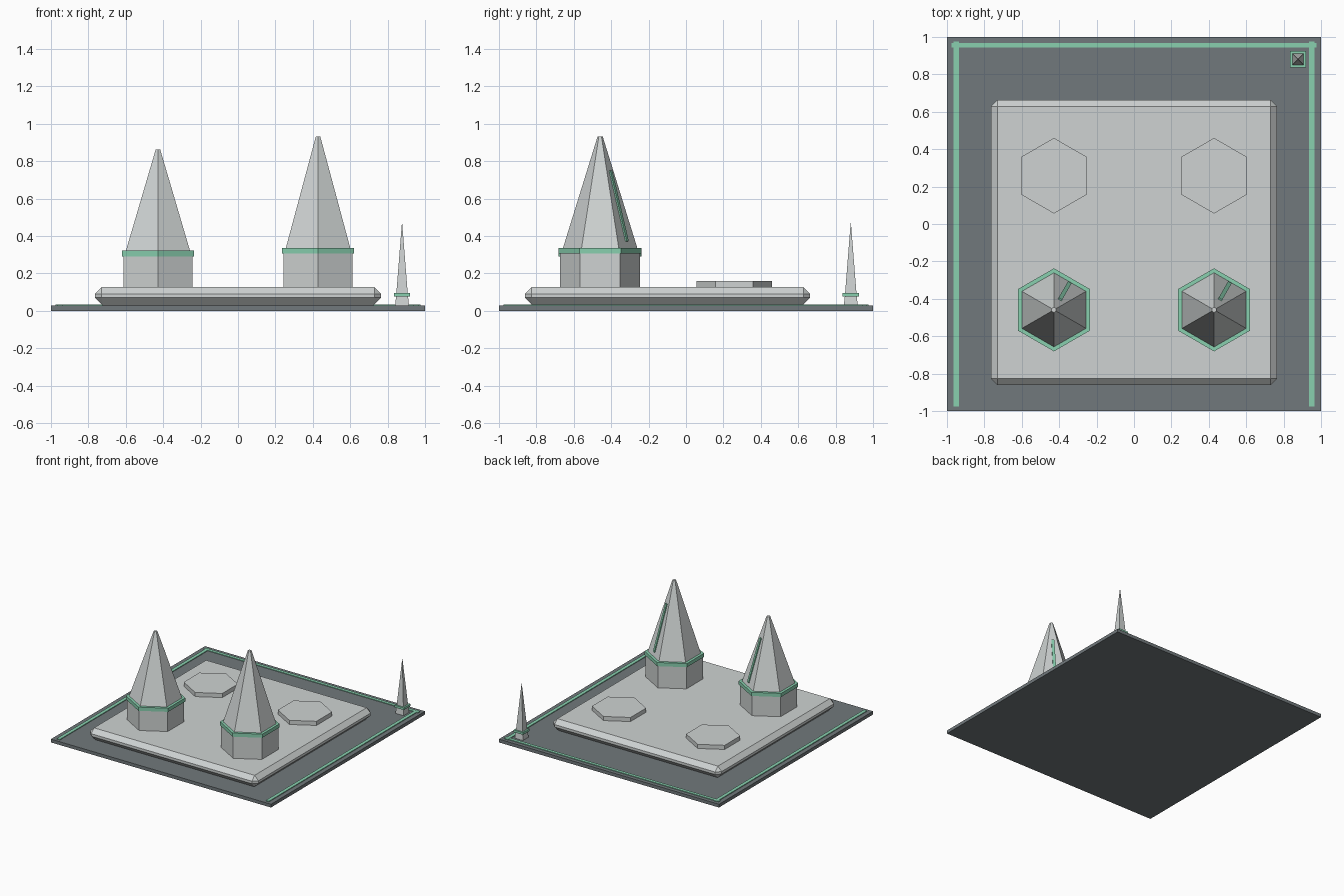
import bpy, bmesh, math
from mathutils import Vector

if "Cube" in bpy.data.objects:
    bpy.data.objects.remove(bpy.data.objects["Cube"])


def material(name, rgb):
    m = bpy.data.materials.new(name)
    m.diffuse_color = (*rgb, 1)
    m.use_nodes = True
    m.node_tree.nodes["Principled BSDF"].inputs["Base Color"].default_value = m.diffuse_color
    return m


STONE = material("pale grey", (0.62, 0.65, 0.645))
DARK = material("dark slate", (0.165, 0.19, 0.20))
GREEN = material("mint green", (0.25, 0.63, 0.43))


def finish(name, bm, mat):
    bmesh.ops.recalc_face_normals(bm, faces=bm.faces)
    me = bpy.data.meshes.new(name)
    bm.to_mesh(me)
    bm.free()
    me.materials.append(mat)
    ob = bpy.data.objects.new(name, me)
    bpy.context.collection.objects.link(ob)
    return ob


def box_bm(lo, hi):
    bm = bmesh.new()
    bmesh.ops.create_cube(bm, size=1)
    for v in bm.verts:
        v.co = Vector([(lo[i] + hi[i]) / 2 + v.co[i] * (hi[i] - lo[i]) for i in range(3)])
    return bm


def box(name, lo, hi, mat):
    return finish(name, box_bm(lo, hi), mat)


def frustum(name, x, y, rings, sides, turn, mat):
    """Stack of (radius, z) polygon rings, capped at both ends."""
    bm = bmesh.new()
    loops = []
    for r, z in rings:
        loops.append([bm.verts.new((x + r * math.cos(turn + k * math.tau / sides),
                                    y + r * math.sin(turn + k * math.tau / sides), z))
                      for k in range(sides)])
    for a, b in zip(loops, loops[1:]):
        for k in range(sides):
            j = (k + 1) % sides
            bm.faces.new((a[k], a[j], b[j], b[k]))
    bm.faces.new(loops[0][::-1])
    bm.faces.new(loops[-1])
    return finish(name, bm, mat)


# ground plate and its edge strips (open at the front)
box("base_plate", (-1, -1, 0), (1, 1, 0.027), DARK)
for side, s in (("left", -1), ("right", 1)):
    box(side + "_strip", (s * 0.95 - 0.014, -0.975, 0.02), (s * 0.95 + 0.014, 0.975, 0.033), GREEN)
box("back_strip", (-0.975, 0.943, 0.02), (0.975, 0.969, 0.0325), GREEN)

# chamfered platform, lower chamfer carried down to the plate
bm = box_bm((-0.765, -0.862, 0.035), (0.765, 0.664, 0.126))
bmesh.ops.bevel(bm, geom=bm.edges[:], offset=0.035, segments=1, affect='EDGES')
for v in bm.verts:
    if v.co.z < 0.04:
        v.co.z = 0.026
        v.co.x -= math.copysign(0.009, v.co.x)
        v.co.y -= math.copysign(0.009, v.co.y + 0.1)
finish("platform", bm, STONE)

# hexagonal towers with band, spire and slanted light bar
TY = -0.459
for side, x, zc, tip in (("left", -0.428, 0.306, 0.862), ("right", 0.428, 0.322, 0.931)):
    turn = math.pi / 6
    frustum(side + "_column", x, TY, [(0.214, 0.12), (0.214, zc)], 6, turn, STONE)
    frustum(side + "_band", x, TY, [(0.222, zc - 0.015), (0.222, zc + 0.015)], 6, turn, GREEN)
    frustum(side + "_spire", x, TY, [(0.203, zc), (0.014, tip)], 6, turn, STONE)
    # light bar lies on the back-right face of the spire
    out = Vector((0.5, math.sqrt(3) / 2, 0))
    across = Vector((-out.y, out.x, 0))

    def on_face(f):
        r = (0.203 + (0.014 - 0.203) * f) * math.cos(math.pi / 6)
        return Vector((x, TY, zc + (tip - zc) * f)) + out * r
    p, q = on_face(0.08), on_face(0.70)
    normal = across.cross(q - p).normalized()
    bm = bmesh.new()
    bmesh.ops.create_cube(bm, size=1)
    for v in bm.verts:
        c = v.co.copy()
        v.co = (p + q) / 2 + (q - p) * c.z + across * c.x * 0.022 + normal * c.y * 0.016
    finish(side + "_light_bar", bm, GREEN)

    # empty hexagonal pad behind the tower
    frustum(side + "_pad", x, 0.258, [(0.202, 0.12), (0.202, 0.16)], 6, turn, STONE)

# small square obelisk in the back right corner
R2 = math.sqrt(2)
OX, OY = 0.877, 0.881
frustum("obelisk_foot", OX, OY, [(0.038 * R2, 0.02), (0.031 * R2, 0.086)], 4, math.pi / 4, STONE)
frustum("obelisk_band", OX, OY, [(0.043 * R2, 0.077), (0.043 * R2, 0.095)], 4, math.pi / 4, GREEN)
frustum("obelisk_spire", OX, OY, [(0.031 * R2, 0.086), (0.001, 0.47)], 4, math.pi / 4, STONE)
